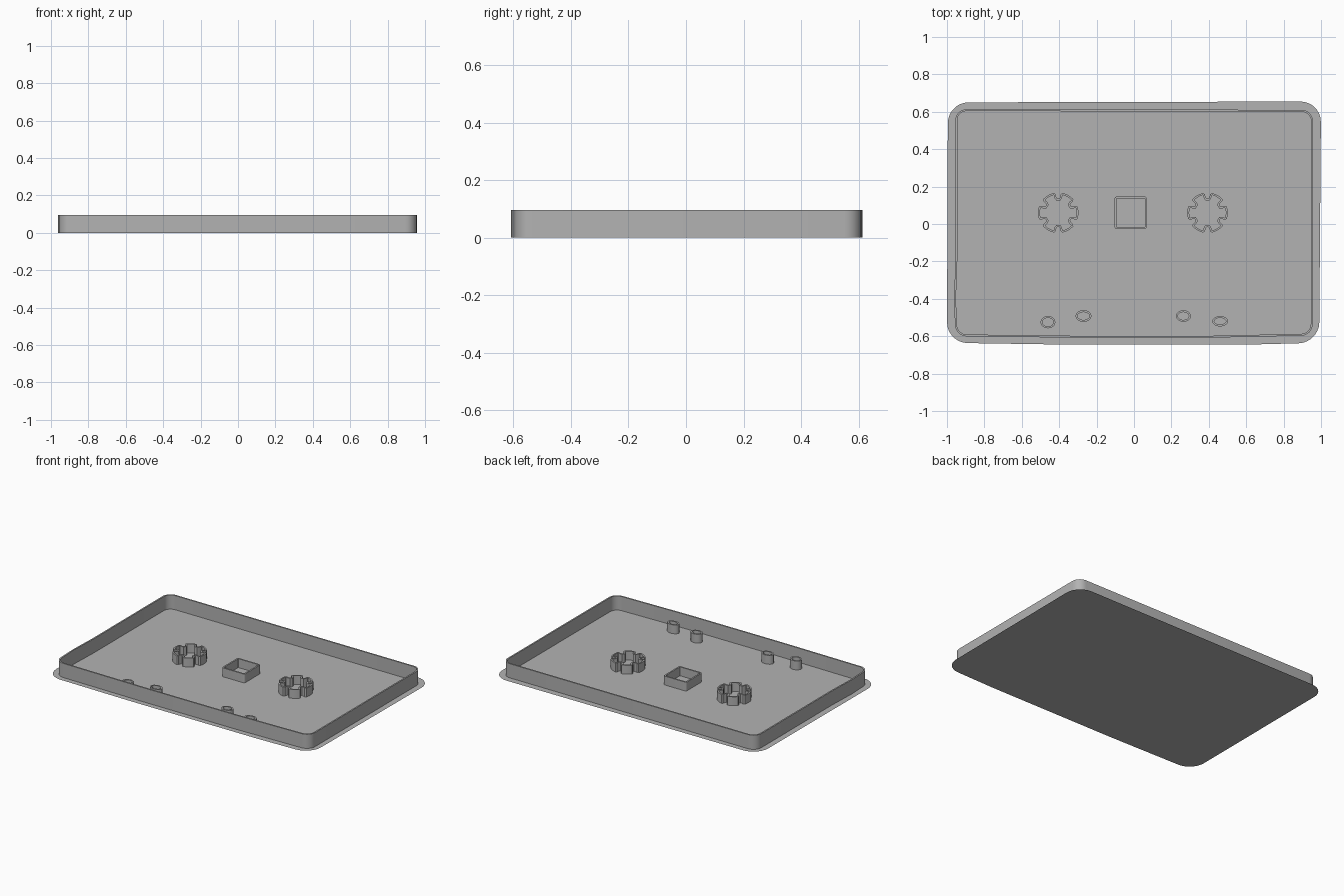
import bpy, bmesh, math
from mathutils import Vector

cube = bpy.data.objects.get("Cube")
if cube:
    bpy.data.objects.remove(cube)

grey = bpy.data.materials.new("plain grey")
grey.use_nodes = True
colour = (0.45, 0.45, 0.45, 1)
grey.diffuse_color = colour
grey.node_tree.nodes["Principled BSDF"].inputs["Base Color"].default_value = colour


def rounded(corners, steps=7):
    """Counter-clockwise outline from (x, y, radius) corners, each rounded off."""
    pts = []
    for i, (x, y, r) in enumerate(corners):
        p = Vector((x, y))
        if r == 0:
            pts.append(p)
            continue
        a = (Vector(corners[i - 1][:2]) - p).normalized() * r
        b = (Vector(corners[(i + 1) % len(corners)][:2]) - p).normalized() * r
        for s in range(steps + 1):
            t = s / steps * math.pi / 2
            pts.append(p + a * (1 - math.sin(t)) + b * (1 - math.cos(t)))
    return pts


def box(x0, x1, y0, y1, r):
    return rounded([(x0, y0, r), (x1, y0, r), (x1, y1, r), (x0, y1, r)])


def ellipse(cx, cy, rx, ry, sides=16):
    angles = [math.tau * i / sides for i in range(sides)]
    return [Vector((cx + rx * math.cos(a), cy + ry * math.sin(a))) for a in angles]


def spool(cx, cy, radius=0.108, notch=0.076):
    """Circle with six notches pressed into it."""
    polar = []
    for k in range(6):
        mid = 30 + 60 * k
        polar += [(mid - 8, radius - 0.008), (mid - 7, notch + 0.007), (mid - 4, notch),
                  (mid + 4, notch), (mid + 7, notch + 0.007), (mid + 8, radius - 0.008)]
        polar += [(mid + a, radius) for a in range(12, 49, 6)]
    return [Vector((cx + r * math.cos(math.radians(a)), cy + r * math.sin(math.radians(a))))
            for a, r in polar]


def inset(pts, d):
    """Mitred inward offset of a counter-clockwise outline."""
    out = []
    for i, p in enumerate(pts):
        e = (p - pts[i - 1]).normalized()
        f = (pts[(i + 1) % len(pts)] - p).normalized()
        n = Vector((-e.y - f.y, e.x + f.x)).normalized()
        out.append(p + n * d / max(0.6, n.dot(Vector((-e.y, e.x)))))
    return out


def finish(name, bm, smooth=True):
    mesh = bpy.data.meshes.new(name)
    bm.to_mesh(mesh)
    bm.free()
    mesh.materials.append(grey)
    obj = bpy.data.objects.new(name, mesh)
    bpy.context.collection.objects.link(obj)
    if smooth:
        bpy.ops.object.select_all(action="DESELECT")
        obj.select_set(True)
        bpy.context.view_layer.objects.active = obj
        bpy.ops.object.shade_smooth_by_angle(angle=math.radians(30))


def wall(name, outer, height, thickness):
    """Thin upright wall that follows an outline."""
    inner = inset(outer, thickness)
    bm = bmesh.new()
    loops = [[bm.verts.new((p.x, p.y, z)) for p in ring]
             for ring, z in ((outer, 0), (outer, height), (inner, height), (inner, 0))]
    n = len(outer)
    for a, b in zip(loops, loops[1:]):
        for i in range(n):
            j = (i + 1) % n
            bm.faces.new((a[i], a[j], b[j], b[i]))
    finish(name, bm)


# Flat sheet with a slightly bowed outline
sheet = rounded([(-1, -0.635, 0.11), (-0.35, -0.645, 0), (0.6, -0.645, 0),
                 (0.99, -0.635, 0.11), (1, 0.655, 0.11), (-0.995, 0.65, 0.11)])
bm = bmesh.new()
bm.faces.new([bm.verts.new((p.x, p.y, 0)) for p in sheet])
finish("base_sheet", bm, smooth=False)

# Tall rim around the edge
rim = rounded([(-0.955, -0.6, 0.06), (-0.3, -0.608, 0), (0.4, -0.608, 0), (0.955, -0.596, 0.06),
               (0.957, 0.61, 0.06), (-0.955, 0.614, 0.06), (-0.955, -0.2, 0), (-0.962, -0.4, 0)])
wall("outer_rim", rim, 0.096, 0.01)

# Spool rings and the centre window
wall("right_spool_ring", spool(-0.405, 0.06), 0.06, 0.01)
wall("left_spool_ring", spool(0.393, 0.06), 0.06, 0.01)
wall("centre_window", box(-0.104, 0.068, -0.027, 0.147, 0.012), 0.06, 0.01)

# Small guide holes along the front
holes = [("right_outer_hole", -0.46, -0.525, 0.04, 0.033),
         ("right_inner_hole", -0.27, -0.492, 0.043, 0.031),
         ("left_inner_hole", 0.264, -0.492, 0.04, 0.031),
         ("left_outer_hole", 0.46, -0.52, 0.042, 0.028)]
for name, x, y, rx, ry in holes:
    wall(name, ellipse(x, y, rx, ry), 0.06, 0.01)
